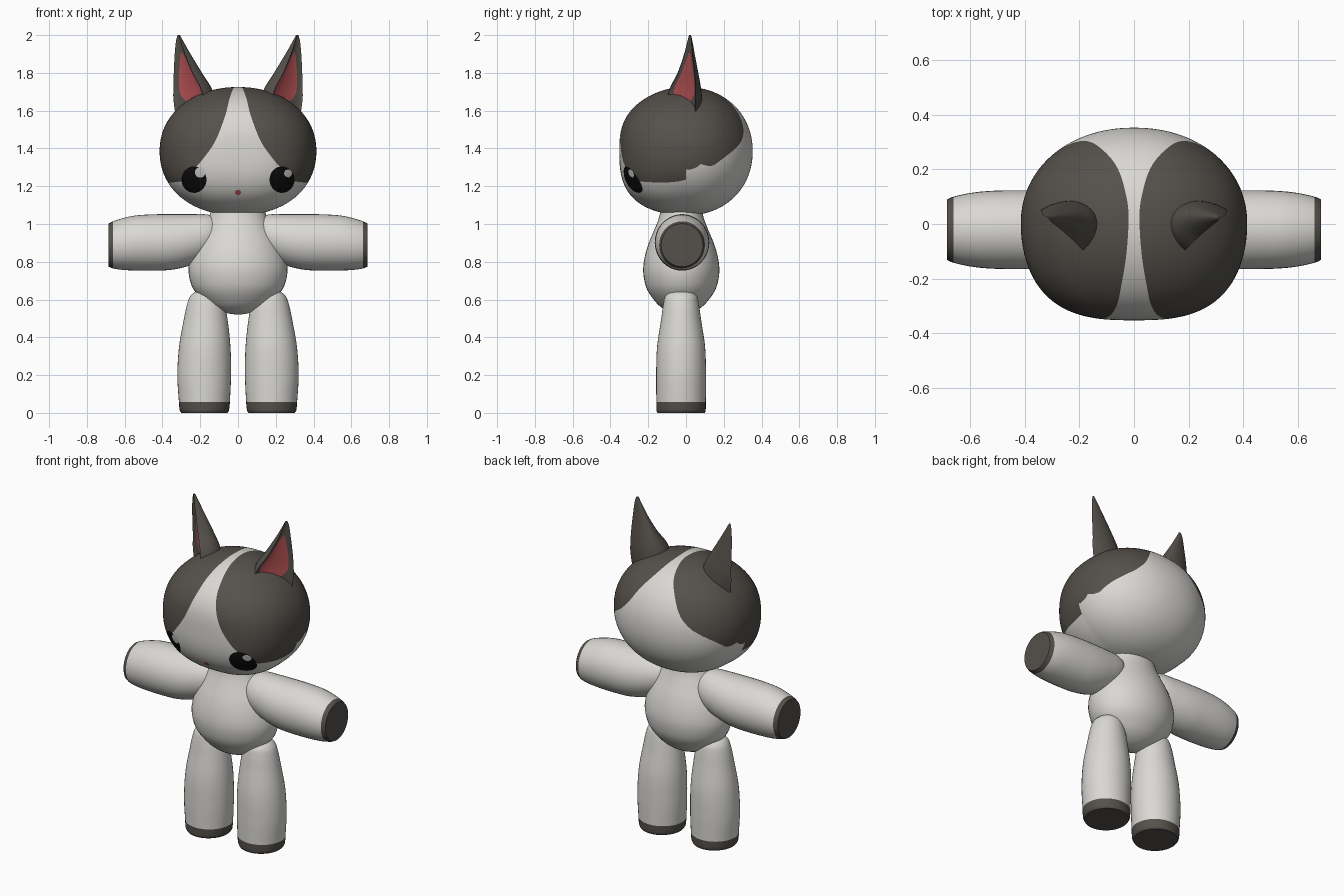
import bpy, bmesh, math
from mathutils import Vector

if "Cube" in bpy.data.objects:
    bpy.data.objects.remove(bpy.data.objects["Cube"])

COLOURS = {
    "white": (0.70, 0.69, 0.66), "charcoal": (0.090, 0.081, 0.070),
    "pink_red": (0.47, 0.085, 0.09), "black": (0.004, 0.004, 0.004),
    "eye_shine": (0.60, 0.60, 0.60),
}
MATS = []
for n, c in COLOURS.items():
    m = bpy.data.materials.new(n)
    m.diffuse_color = (*c, 1)
    m.use_nodes = True
    m.node_tree.nodes["Principled BSDF"].inputs["Base Color"].default_value = m.diffuse_color
    MATS.append(m)
WHITE, DARK, RED, BLACK, SHINE = range(5)


def curve(table, x):
    """Smooth interpolation through rows of (key, values...)."""
    x = min(max(x, table[0][0]), table[-1][0])
    i = 0
    while i < len(table) - 2 and x > table[i + 1][0]:
        i += 1

    def slope(k, j):
        lo, hi = table[max(k - 1, 0)], table[min(k + 1, len(table) - 1)]
        return (hi[j] - lo[j]) / (hi[0] - lo[0])
    a, b = table[i], table[i + 1]
    h = b[0] - a[0]
    t = (x - a[0]) / h
    return [a[j] * (1 + 2 * t) * (1 - t) ** 2 + b[j] * t * t * (3 - 2 * t)
            + slope(i, j) * h * t * (1 - t) ** 2 + slope(i + 1, j) * h * t * t * (t - 1)
            for j in range(1, len(a))]


def steps(table, n):
    lo, hi = table[0][0], table[-1][0]
    return [lo + (hi - lo) * i / n for i in range(n + 1)]


def loft(rings):
    """Skin closed rings and cap both ends."""
    bm = bmesh.new()
    vs = [[bm.verts.new(p) for p in r] for r in rings]
    n = len(vs[0])
    for a, b in zip(vs, vs[1:]):
        for i in range(n):
            bm.faces.new((a[i], a[(i + 1) % n], b[(i + 1) % n], b[i]))
    bm.faces.new(vs[0][::-1])
    bm.faces.new(vs[-1])
    bmesh.ops.recalc_face_normals(bm, faces=bm.faces[:])
    return bm


def paint(bm, f, mat, ok=lambda face: True):
    """Cut the mesh along f = 0 and colour the faces where f > 0."""
    val = {v: f(v.co) or 1e-7 for v in bm.verts}
    new = set()
    for e in list(bm.edges):
        a, b = e.verts
        if val[a] * val[b] < 0:
            new.add(bmesh.utils.edge_split(e, a, val[a] / (val[a] - val[b]))[1])
    for face in list(bm.faces):
        cut = [v for v in face.verts if v in new]
        if len(cut) == 2:
            bmesh.utils.face_split(face, cut[0], cut[1])
    for face in bm.faces:
        if f(face.calc_center_median()) > 0 and ok(face):
            face.material_index = mat


def finish(name, bm, angle=40):
    me = bpy.data.meshes.new(name)
    bm.to_mesh(me)
    bm.free()
    for m in MATS:
        me.materials.append(m)
    ob = bpy.data.objects.new(name, me)
    bpy.context.collection.objects.link(ob)
    bpy.ops.object.select_all(action='DESELECT')
    ob.select_set(True)
    bpy.context.view_layer.objects.active = ob
    bpy.ops.object.shade_smooth_by_angle(angle=math.radians(angle))


ANG = [2 * math.pi * i / 40 for i in range(40)]

# Head: rounded ball, fuller at the lower front
HZ = 1.385
bm = bmesh.new()
bmesh.ops.create_uvsphere(bm, u_segments=224, v_segments=144, radius=1)
for v in bm.verts:
    p = v.co.normalized()
    n = 2.1 + 0.6 * max(0, -p.y) * (1 - max(0, p.z))
    p = p / sum(abs(c) ** n for c in p) ** (1 / n)
    v.co = (p.x * 0.415, p.y * 0.353, HZ + p.z * 0.34)

# Dark patches: blaze half-width by angle over the head, lower edge by depth
BLAZE = [(-40, .32), (-17, .235), (-9, .195), (9, .12), (32, .067), (50, .047), (73, .027),
         (95, .02), (107, .028), (126, .06), (144, .12), (160, .18), (172, .25), (185, .32), (220, .4)]
EDGE = [(-.4, 1.245), (-.3, 1.232), (-.2, 1.222), (-.1, 1.22), (0, 1.235), (.1, 1.28),
        (.2, 1.35), (.28, 1.42), (.36, 1.54)]


def patch(p):
    a = math.degrees(math.atan2(p.z - HZ, -p.y))
    if a < -90:
        a += 360
    return min(abs(p.x) - curve(BLAZE, a)[0], p.z - curve(EDGE, p.y)[0])


def spot(x, z, rx, rz):
    return lambda p: 1 - math.hypot((p.x - x) / rx, (p.z - z) / rz) if p.y < 0 else -1


paint(bm, patch, DARK)
for s, sx, sz, r in ((1, .265, 1.268, .021), (-1, -.2, 1.273, .028)):
    paint(bm, spot(s * .233, 1.235, .066, .070), BLACK)
    paint(bm, spot(sx, sz, r, r), SHINE)
paint(bm, spot(0, 1.167, .017, .014), RED)
finish("head", bm)

# Body: pear-shaped turned profile
BODY = [(.52, .01), (.53, .07), (.56, .14), (.6, .19), (.65, .233), (.7, .254), (.76, .262),
        (.83, .25), (.9, .223), (.97, .185), (1.03, .155), (1.1, .135)]
finish("body", loft([[(r * math.cos(a), -.025 + .77 * r * math.sin(a), z) for a in ANG]
                     for z in [.52, .523, .526] + steps(BODY, 48)[1:]
                     for r in curve(BODY, z)]))

# Limb and ear sections
ARM = [(.08, .06, .955), (.15, .11, .938), (.25, .135, .917), (.35, .147, .905), (.45, .149, .902),
       (.55, .145, .899), (.62, .135, .893), (.68, .119, .888), (.685, .114, .888)]
LEG = [(0, .178, .122, .125), (.012, .178, .130, .130), (.06, .178, .135, .131), (.2, .179, .142, .132),
       (.35, .176, .136, .127), (.5, .171, .115, .105), (.58, .17, .098, .093),
       (.625, .17, .078, .08), (.645, .17, .045, .05), (.65, .17, .01, .01)]
# height, front centre x y, half-width x y, back bulge x y
EAR = [(1.54, .245, -.03, .08, .075, .12, .085), (1.66, .262, -.025, .08, .075, .113, .08),
       (1.72, .27, -.017, .072, .068, .108, .068), (1.8, .29, 0, .05, .045, .086, .047),
       (1.9, .308, .012, .027, .022, .05, .026), (1.97, .316, .018, .012, .010, .022, .012),
       (2.0, .316, .02, .004, .004, .008, .005)]

for side, s in (("right", 1), ("left", -1)):
    # Arm with dark end
    rings = []
    for x in steps(ARM, 40):
        r, zc = curve(ARM, x)
        rings.append([(s * x, -.021 + .97 * r * math.cos(a), zc + r * math.sin(a)) for a in ANG])
    bm = loft(rings)
    paint(bm, lambda p: abs(p.x) - .661, DARK)
    finish(side + "_arm", bm)

    # Leg with dark sole
    rings = []
    for z in sorted(set(steps(LEG, 40) + [.006, .012, .64, .647])):
        xc, rx, ry = curve(LEG, z)
        rings.append([(s * (xc + rx * math.cos(a)), -.026 + ry * math.sin(a), z) for a in ANG])
    bm = loft(rings)
    paint(bm, lambda p: .058 - p.z, DARK)
    finish(side + "_leg", bm)

    # Ear: hollowed front facing outward, round back
    rings = []
    for z in steps(EAR, 36):
        fx, fy, tx, ty, bx, by = curve(EAR, z)
        ring = []
        for a in ANG:
            c, d = math.cos(a), math.sin(a)
            d = d if d > 0 else -.22 * d
            ring.append((s * (fx + tx * c - bx * d), fy + ty * c + by * d, z))
        rings.append(ring)
    bm = loft(rings)
    for face in bm.faces:
        face.material_index = DARK

    def inner(p):
        fx, fy, tx, ty, bx, by = curve(EAR, p.z)
        # coordinate across the ear, ignoring the back bulge
        across = ((abs(p.x) - fx) * by + (p.y - fy) * bx) / (tx * by + ty * bx)
        return 1 - math.hypot(across / .78, (p.z - 1.72) / (.085 if p.z < 1.72 else .19))

    out = Vector((s * .67, -.74, 0))
    paint(bm, inner, RED, lambda face: face.normal.dot(out) > .2)
    finish(side + "_ear", bm)
